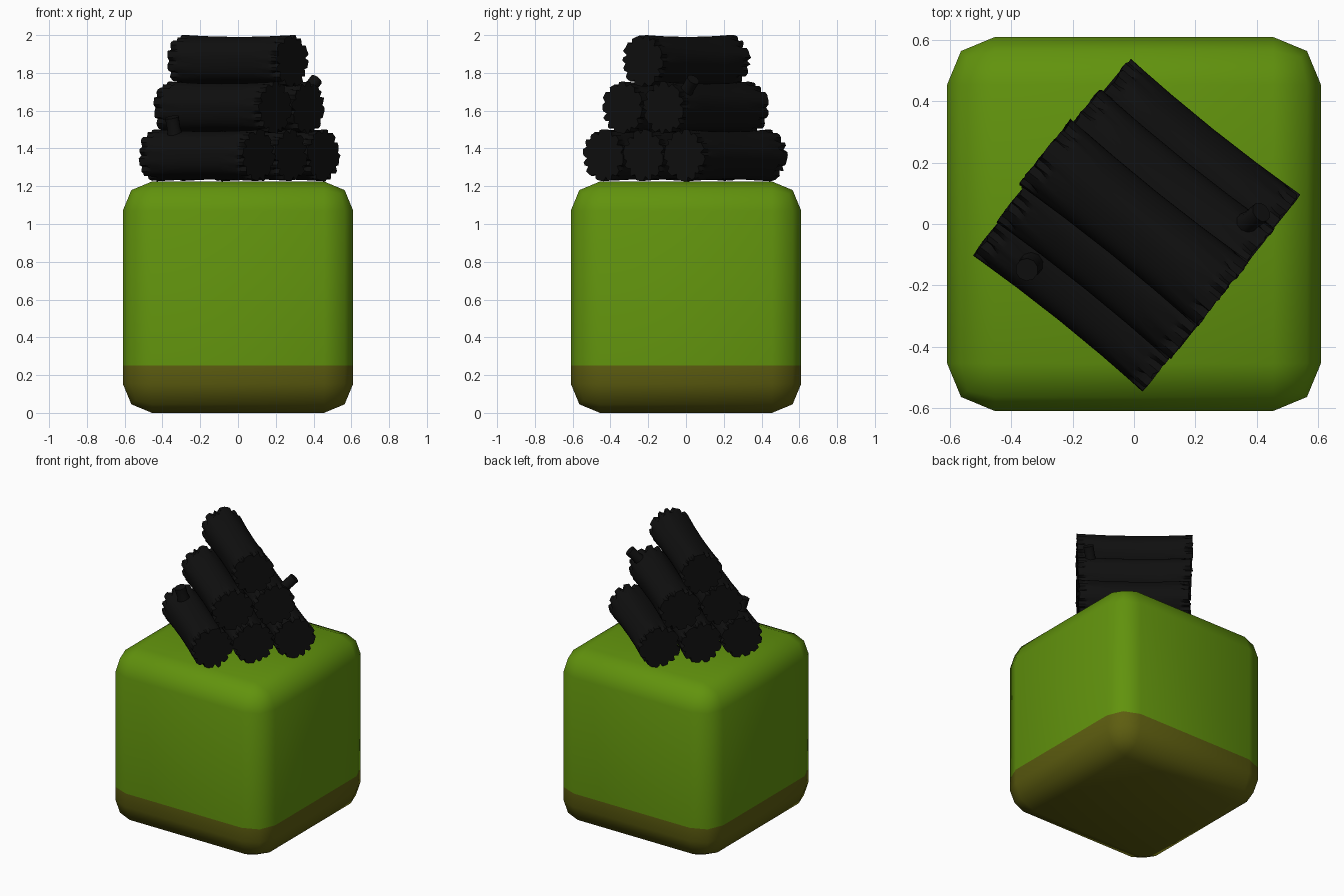
import bpy, bmesh, math, random
from mathutils import Vector

if "Cube" in bpy.data.objects:
    bpy.data.objects.remove(bpy.data.objects["Cube"])

random.seed(4)


def material(name, color):
    m = bpy.data.materials.new(name)
    m.diffuse_color = (*color, 1)
    m.use_nodes = True
    m.node_tree.nodes["Principled BSDF"].inputs["Base Color"].default_value = m.diffuse_color
    return m


GREEN = material("grass_green", (0.12, 0.29, 0.004))
BROWN = material("earth_brown", (0.11, 0.11, 0.005))
BLACK = material("charred_black", (0.005, 0.005, 0.005))


def finish(name, bm, mats, angle):
    bmesh.ops.recalc_face_normals(bm, faces=bm.faces)
    me = bpy.data.meshes.new(name)
    bm.to_mesh(me)
    bm.free()
    ob = bpy.data.objects.new(name, me)
    bpy.context.collection.objects.link(ob)
    for m in mats:
        me.materials.append(m)
    bpy.ops.object.select_all(action='DESELECT')
    ob.select_set(True)
    bpy.context.view_layer.objects.active = ob
    bpy.ops.object.shade_smooth_by_angle(angle=math.radians(angle))
    return ob


# Rounded ground block: green above, brown band and underside below
bm = bmesh.new()
bmesh.ops.create_cube(bm, size=1)
for v in bm.verts:
    v.co = (v.co.x * 1.22, v.co.y * 1.22, (v.co.z + 0.5) * 1.225)
bmesh.ops.bevel(bm, geom=bm.edges[:], offset=0.155, offset_type='OFFSET',
                segments=2, profile=0.5, affect='EDGES')
bmesh.ops.bisect_plane(bm, geom=bm.verts[:] + bm.edges[:] + bm.faces[:],
                       plane_co=(0, 0, 0.25), plane_no=(0, 0, 1))
for f in bm.faces:
    f.material_index = 1 if f.calc_center_median().z < 0.25 else 0
finish("ground_block", bm, [GREEN, BROWN], 60)

# Stack frame: U runs along the logs, V across them
A = math.radians(-38.7)
U = Vector((math.cos(A), math.sin(A), 0))
V = Vector((-math.sin(A), math.cos(A), 0))
Z = Vector((0, 0, 1))


def place(u, v, z):
    return U * u + V * v + Z * z


def loft(bm, rings):
    """Skin closed rings of points and cap both ends."""
    vs = [[bm.verts.new(p) for p in r] for r in rings]
    n = len(vs[0])
    for a, b in zip(vs, vs[1:]):
        for i in range(n):
            j = (i + 1) % n
            bm.faces.new((a[i], a[j], b[j], b[i]))
    bm.faces.new(vs[0])
    bm.faces.new(vs[-1])


def log(name, v, z, u0, u1):
    """Waisted log with cracked bark notches at both ends."""
    n = 48
    cracks = [[k * 4 + random.randrange(3) for k in range(12)] for _ in range(2)]
    jag = [[random.uniform(-0.006, 0.006) for _ in range(n)] for _ in range(2)]
    phase = random.uniform(0, 6)
    bm = bmesh.new()
    rings = []
    for t in (0, 0.035, 0.09, 0.25, 0.5, 0.75, 0.91, 0.965, 1):
        side = int(t > 0.5)
        end = abs(2 * t - 1)
        ring = []
        for i in range(n):
            a = 2 * math.pi * i / n
            r = 0.126 + 0.011 * end ** 2 + 0.0025 * math.sin(5 * a + phase)
            if i in cracks[side] and end > 0.9:
                r -= 0.022
            u = u0 + (u1 - u0) * t
            if end == 1:
                u += jag[side][i]
            ring.append(place(u, v + r * math.cos(a), z + r * math.sin(a)))
        rings.append(ring)
    loft(bm, rings)
    finish(name, bm, [BLACK], 40)


# Pyramid of six logs
log("bottom_log_left", -0.275, 1.363, -0.345, 0.36)
log("bottom_log_middle", 0.0, 1.363, -0.36, 0.36)
log("bottom_log_right", 0.275, 1.363, -0.345, 0.36)
log("middle_log_left", -0.14, 1.615, -0.352, 0.365)
log("middle_log_right", 0.14, 1.615, -0.36, 0.365)
log("top_log", 0.0, 1.863, -0.372, 0.368)


# Broken branch stubs
def stub(name, p, q, r0, r1):
    d = (q - p).normalized()
    s = d.cross(U).normalized()
    w = d.cross(s)
    bm = bmesh.new()
    loft(bm, [[c + (s * math.cos(k * math.pi / 5) + w * math.sin(k * math.pi / 5)) * r
               for k in range(10)]
              for c, r in ((p, r0), (p.lerp(q, 0.65), r1), (q, r1 * 1.05))])
    finish(name, bm, [BLACK], 40)


stub("right_branch_stub", place(0.27, 0.17, 1.64), place(0.30, 0.29, 1.765), 0.05, 0.033)
stub("left_branch_stub", place(-0.18, -0.29, 1.40), place(-0.18, -0.335, 1.565), 0.055, 0.036)
